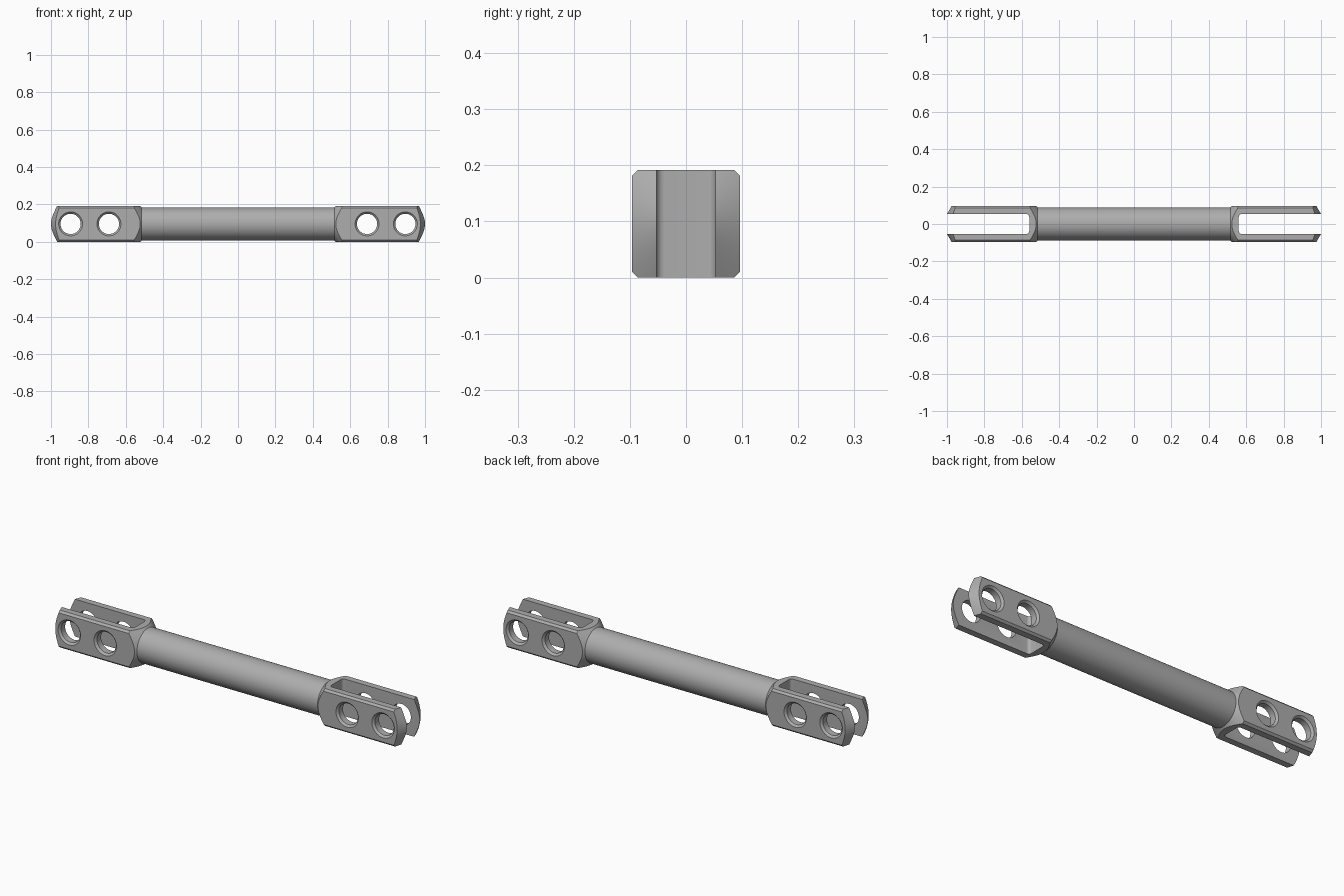
import bpy, bmesh, math
from mathutils import Matrix

cube = bpy.data.objects.get("Cube")
if cube:
    bpy.data.objects.remove(cube, do_unlink=True)

HALF, CHAMFER = 0.096, 0.01        # square section and its edge bevel
ROD_R, NECK_X = 0.088, 0.515       # round shank
SLOT_HALF, SLOT_X = 0.053, 0.56    # fork gap
HOLE_R, SINK_R = 0.054, 0.064      # pin holes and countersinks
SEGMENTS = 96

steel = bpy.data.materials.new("grey steel")
steel.use_nodes = True
grey = (0.42, 0.42, 0.42, 1)
steel.diffuse_color = grey
steel.node_tree.nodes["Principled BSDF"].inputs["Base Color"].default_value = grey


def make_object(name, bm):
    bmesh.ops.recalc_face_normals(bm, faces=bm.faces)
    mesh = bpy.data.meshes.new(name)
    bm.to_mesh(mesh)
    bm.free()
    mesh.materials.append(steel)
    obj = bpy.data.objects.new(name, mesh)
    bpy.context.collection.objects.link(obj)
    return obj


def lathe(name, profile, matrix):
    """Closed solid from (radius, height) points turned about z, then placed."""
    bm = bmesh.new()
    rings = []
    for r, h in profile:
        rings.append([bm.verts.new((r * math.cos(a), r * math.sin(a), h))
                      for a in (2 * math.pi * i / SEGMENTS for i in range(SEGMENTS))])
    for low, high in zip(rings, rings[1:]):
        for i in range(SEGMENTS):
            j = (i + 1) % SEGMENTS
            bm.faces.new((low[i], low[j], high[j], high[i]))
    bm.faces.new(rings[0])
    bm.faces.new(rings[-1])
    bm.transform(matrix)
    return make_object(name, bm)


def bevelled_box(name, size, centre, bevel, axis, segments):
    """Box whose edges along one axis are bevelled."""
    bm = bmesh.new()
    bmesh.ops.create_cube(bm, size=1)
    bm.transform(Matrix.Translation(centre) @ Matrix.Diagonal((*size, 1)))
    edges = [e for e in bm.edges
             if abs(e.verts[0].co[axis] - e.verts[1].co[axis]) > 1e-4]
    bmesh.ops.bevel(bm, geom=edges, offset=bevel, segments=segments,
                    profile=0.5, affect='EDGES')
    return make_object(name, bm)


def combine(target, tool, operation):
    mod = target.modifiers.new(operation, 'BOOLEAN')
    mod.operation, mod.solver, mod.object = operation, 'EXACT', tool
    bpy.context.view_layer.objects.active = target
    bpy.ops.object.modifier_apply(modifier=mod.name)
    bpy.data.objects.remove(tool, do_unlink=True)


# Square bar with bevelled long edges
link = bevelled_box("double_fork_link", (2.2, 2 * HALF, 2 * HALF),
                    (0, 0, HALF), CHAMFER, 0, 1)

# Turned shape: round shank, conical shoulders and conical tips
wide = 0.15
slope = math.tan(math.radians(30))
half_profile = [(ROD_R, NECK_X), (wide, NECK_X + wide - ROD_R),
                (wide, 1 - (wide - SLOT_HALF) * slope), (SLOT_HALF, 1)]
profile = [(r, -x) for r, x in reversed(half_profile)] + half_profile
turned = lathe("turned_envelope", profile,
               Matrix.Translation((0, 0, HALF)) @ Matrix.Rotation(math.pi / 2, 4, 'Y'))
combine(link, turned, 'INTERSECT')

# Fork slots and countersunk pin holes at both ends
sink = SINK_R - HOLE_R
hole_profile = [(SINK_R + sink, -HALF - sink), (HOLE_R, -HALF + sink),
                (HOLE_R, HALF - sink), (SINK_R + sink, HALF + sink)]
for side in (-1, 1):
    slot = bevelled_box("slot_cutter", (0.6, 2 * SLOT_HALF, 0.4),
                        (side * (SLOT_X + 0.3), 0, HALF), 0.015, 2, 6)
    combine(link, slot, 'DIFFERENCE')
    for x in (0.69, 0.895):
        hole = lathe("hole_cutter", hole_profile,
                     Matrix.Translation((side * x, 0, HALF))
                     @ Matrix.Rotation(math.pi / 2, 4, 'X'))
        combine(link, hole, 'DIFFERENCE')

# Smooth the round surfaces, keep the machined edges crisp
bpy.ops.object.select_all(action='DESELECT')
link.select_set(True)
bpy.context.view_layer.objects.active = link
bpy.ops.object.shade_smooth_by_angle(angle=math.radians(20))
